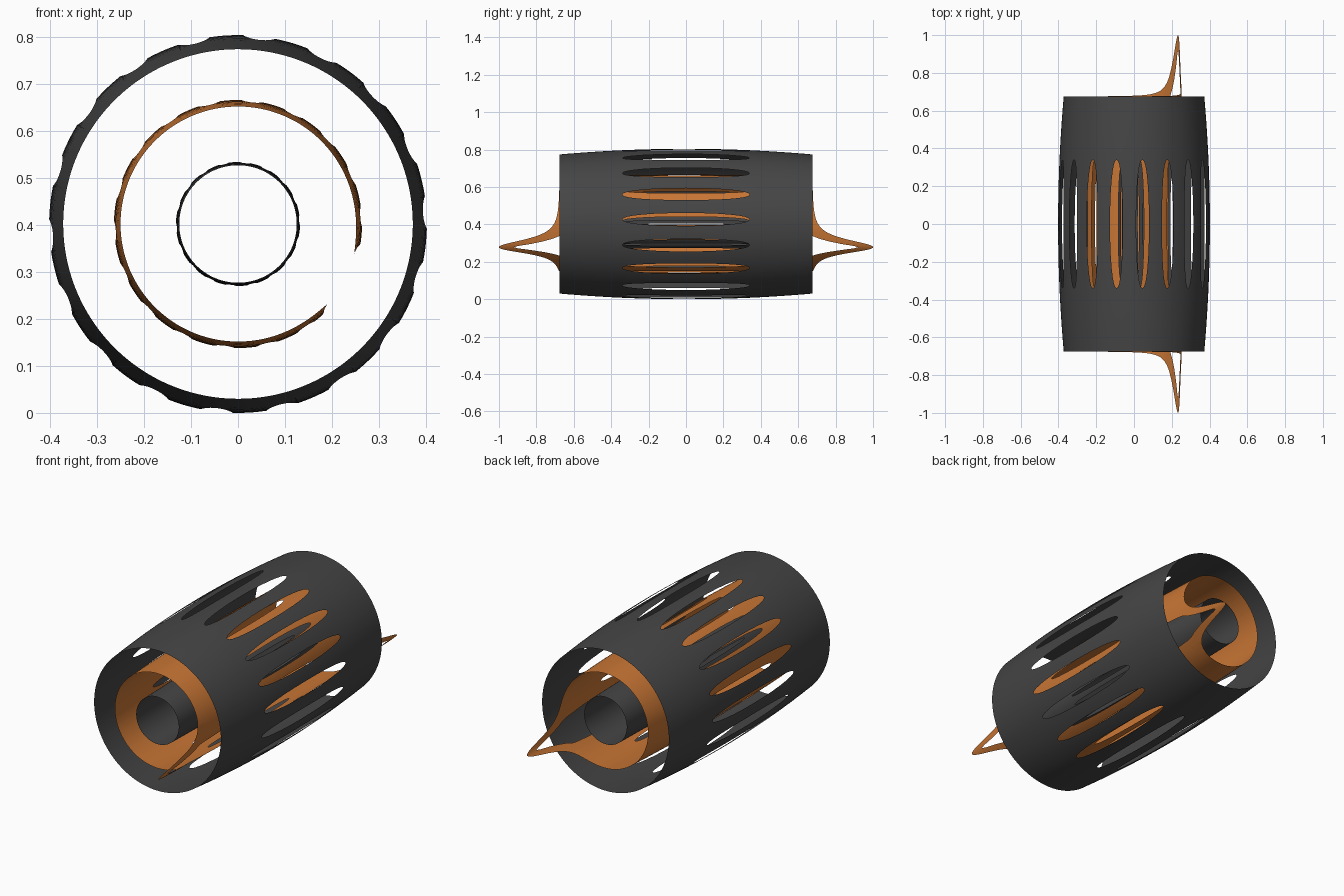
import bpy, bmesh, math

if "Cube" in bpy.data.objects:
    bpy.data.objects.remove(bpy.data.objects["Cube"])

CZ = 0.402          # height of the common axis
HALF = 0.675        # half length of the sleeves
SLOTS, FIRST = 18, 3.5
SLOT_W, SLOT_L = 4.9, 0.34   # slot half width (degrees) and half length
LUG = -28.0         # angle of the drawn-out loop on the middle sleeve
GAP_W = 19.0        # half width of the opening below the loop
GAP = [(0, .92), (1.5, .90), (4, .83), (7, .765), (10, .715), (14, .67), (17, .48), (19, 0)]


def material(name, rgb):
    m = bpy.data.materials.new(name)
    m.diffuse_color = (*rgb, 1)
    m.use_nodes = True
    m.node_tree.nodes["Principled BSDF"].inputs["Base Color"].default_value = m.diffuse_color
    return m


def interp(table, x):
    for (x0, y0), (x1, y1) in zip(table, table[1:]):
        if x <= x1:
            return y0 + (y1 - y0) * (x - x0) / (x1 - x0)
    return table[-1][1]


def bell(d):
    return (1 + (d / 13.5) ** 2) ** -1.4


def sleeve(name, r_mid, r_end, mat, loop=False):
    """Thin barrel-shaped sleeve with slots; columns run from slot edge to rim."""
    cols = []       # (angle, hole half length, rim y, loop strength)
    for s in range(SLOTS):
        c = FIRST + 20 * s
        c = c - 360 if c > 180 else c
        offs = [(-SLOT_W * math.cos(math.pi * k / 14), True) for k in range(15)]
        offs += [(SLOT_W + (20 - 2 * SLOT_W) * k / 5, False) for k in range(1, 5)]
        for o, in_slot in offs:
            a = c + o
            if loop and abs(a - LUG) < GAP_W + 1:
                continue
            q = min(1, abs(o) / SLOT_W)
            hole = SLOT_L * (1 - q ** 2.2) ** (1 / 2.2) if in_slot else 0
            cols.append((a, hole))
    if loop:
        n = 48
        for k in range(n + 1):
            d = -GAP_W + 2 * GAP_W * k / n
            cols.append((LUG + d, interp(GAP, abs(d))))
    cols.sort()

    bm = bmesh.new()
    rows = 10
    for side in (1, -1):
        grid = []
        for a, hole in cols:
            b = bell((a - LUG + 180) % 360 - 180) if loop else 0
            rim = HALF + 0.325 * b
            t = math.radians(a)
            col = []
            for j in range(rows + 1):
                y = hole + (rim - hole) * j / rows
                r = r_mid - (r_mid - r_end) * (1 - b) * min(1, y / HALF) ** 2
                col.append(bm.verts.new((r * math.cos(t), side * y, CZ + r * math.sin(t))))
            grid.append(col)
        for i in range(len(grid)):
            p, q = grid[i], grid[(i + 1) % len(grid)]
            for j in range(rows):
                f = [p[j], p[j + 1], q[j + 1], q[j]]
                bm.faces.new(f if side > 0 else f[::-1])
    # weld the two halves where the staves meet
    bmesh.ops.remove_doubles(bm, verts=bm.verts, dist=1e-5)
    bmesh.ops.recalc_face_normals(bm, faces=bm.faces)
    for f in bm.faces:
        f.smooth = True
    me = bpy.data.meshes.new(name)
    bm.to_mesh(me)
    bm.free()
    me.materials.append(mat)
    ob = bpy.data.objects.new(name, me)
    bpy.context.collection.objects.link(ob)
    return ob


dark = material("dark grey", (0.06, 0.06, 0.06))
copper = material("copper orange", (0.58, 0.18, 0.035))

sleeve("outer_sleeve", 0.402, 0.372, dark)
sleeve("middle_sleeve", 0.264, 0.250, copper, loop=True)
sleeve("inner_sleeve", 0.132, 0.125, dark)
